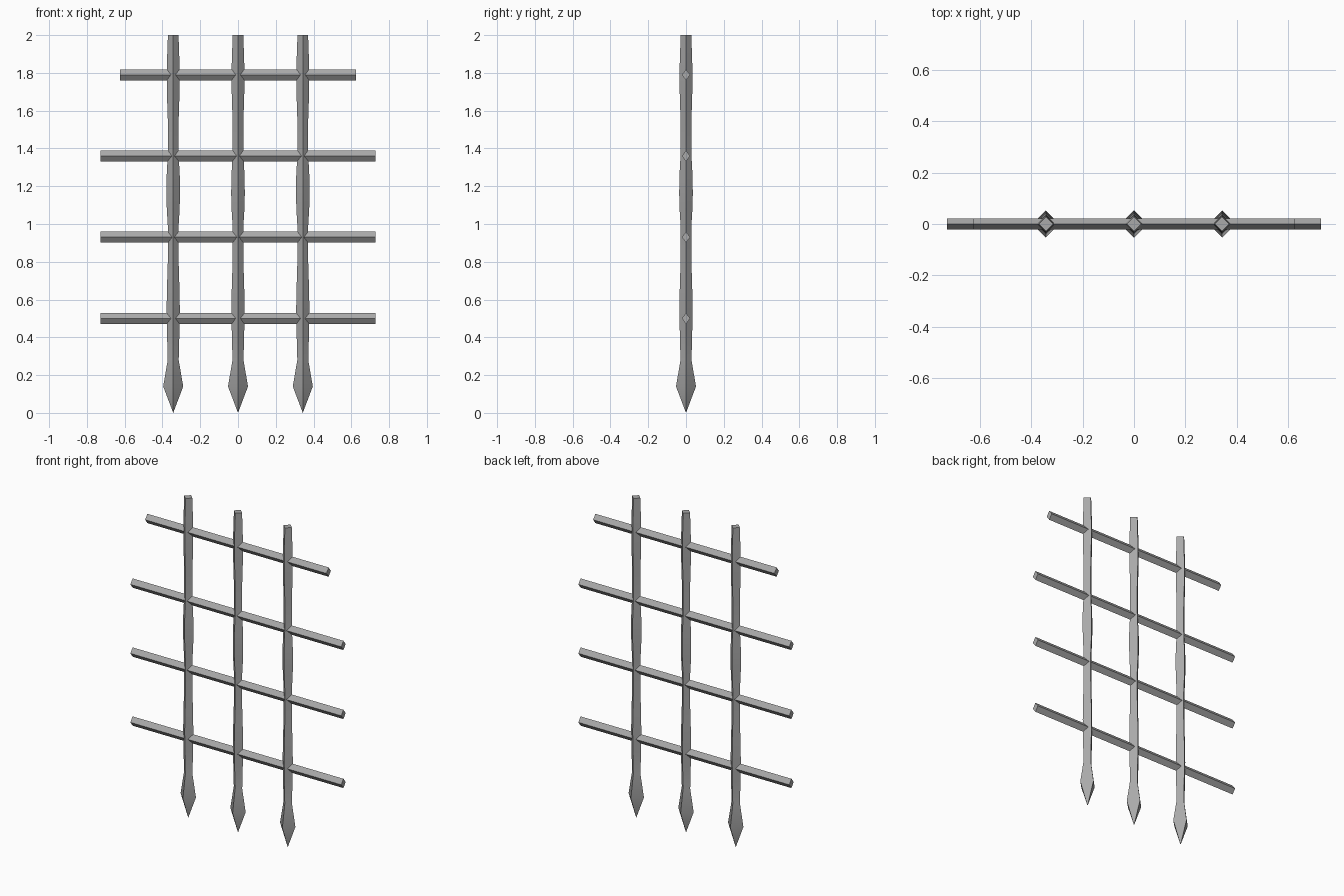
import bpy
import math

if "Cube" in bpy.data.objects:
    bpy.data.objects.remove(bpy.data.objects["Cube"], do_unlink=True)

iron = bpy.data.materials.new("grey iron")
iron.use_nodes = True
GREY = (0.4, 0.4, 0.4, 1)
iron.diffuse_color = GREY
iron.node_tree.nodes["Principled BSDF"].inputs["Base Color"].default_value = GREY


def diamond_bar(name, rings, location, pointed=False, depth=1.0, along_x=False):
    """Four-sided bar through rings of (position along the bar, half width)."""
    verts, faces = [], []
    for pos, r in rings:
        for dx, dy in ((1, 0), (0, 1), (-1, 0), (0, -1)):
            a, b = dx * r, dy * r * depth
            verts.append((pos, b, a) if along_x else (a, b, pos))
    for i in range(len(rings) - 1):
        for k in range(4):
            n = (k + 1) % 4
            quad = [4 * i + k, 4 * i + n, 4 * i + 4 + n, 4 * i + 4 + k]
            faces.append(quad)
    last = 4 * (len(rings) - 1)
    faces.append([last + k for k in range(4)])
    if pointed:
        # Close the first ring into a single tip
        tip = len(verts)
        verts.append((0, 0, 0))
        faces += [[tip, (k + 1) % 4, k] for k in range(4)]
    else:
        faces.append([3, 2, 1, 0])
    if along_x:
        faces = [f[::-1] for f in faces]
    mesh = bpy.data.meshes.new(name)
    mesh.from_pydata(verts, [], faces)
    mesh.materials.append(iron)
    obj = bpy.data.objects.new(name, mesh)
    obj.location = location
    bpy.context.collection.objects.link(obj)
    bpy.ops.object.select_all(action="DESELECT")
    bpy.context.view_layer.objects.active = obj
    obj.select_set(True)
    bpy.ops.object.shade_smooth_by_angle(angle=math.radians(30))
    return obj


# Uprights with spear points and gently hammered swellings
upright = [(0.14, 0.053), (0.28, 0.029), (0.43, 0.033), (0.55, 0.035),
           (0.66, 0.033), (0.82, 0.028), (0.98, 0.028), (1.08, 0.034),
           (1.16, 0.036), (1.25, 0.035), (1.38, 0.028), (1.53, 0.028),
           (1.68, 0.033), (1.78, 0.034), (1.86, 0.033), (2.0, 0.028)]
for side, x in (("right", -0.343), ("middle", 0), ("left", 0.343)):
    diamond_bar(side + "_upright", upright, (x, 0, 0), pointed=True)

# Crossbars, the top one shorter
for i in range(4):
    half = 0.625 if i == 3 else 0.727
    diamond_bar("crossbar_%d" % (i + 1), [(-half, 0.029), (half, 0.029)],
                (0, 0, 0.5 + 0.43 * i), depth=0.76, along_x=True)
